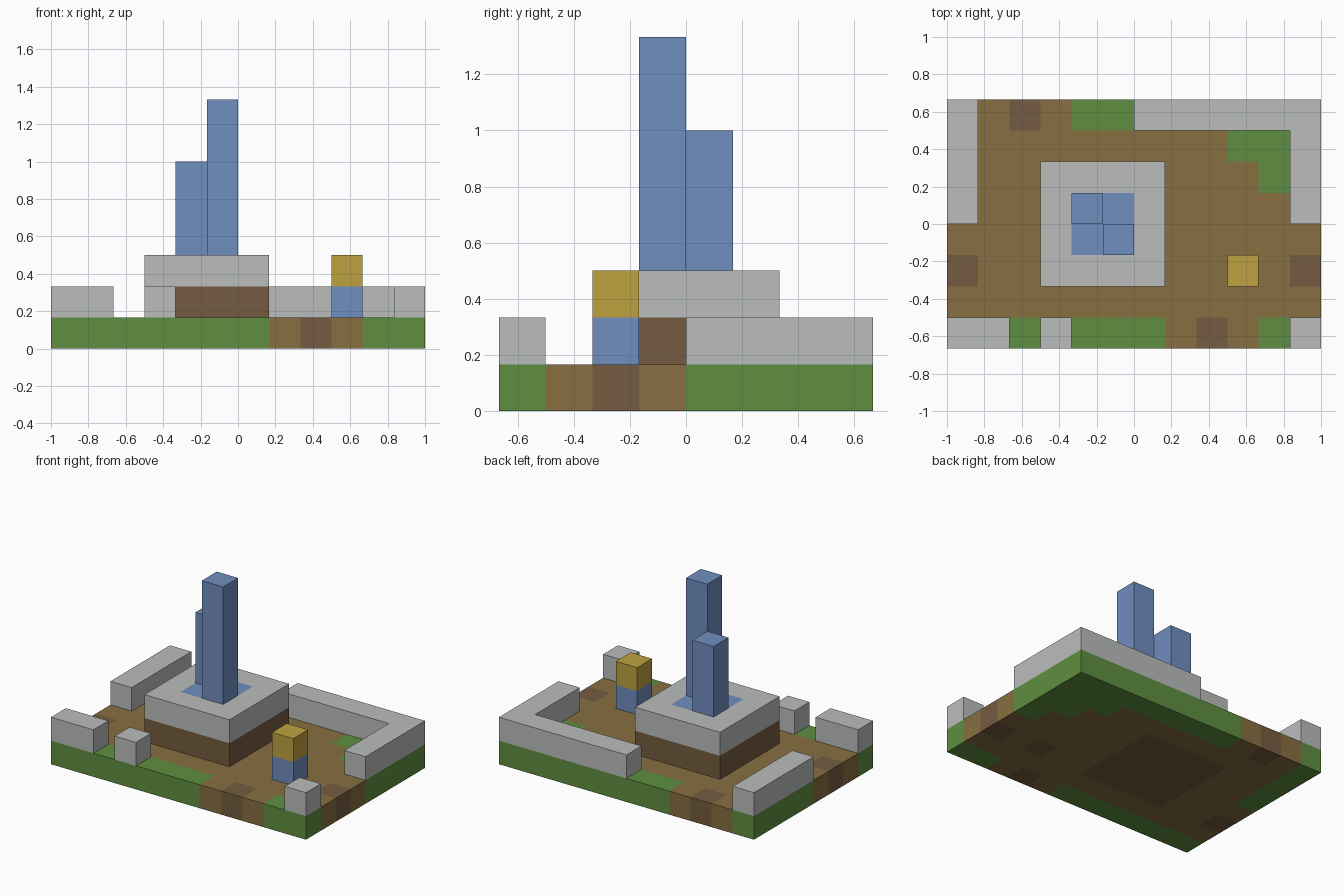
import bpy, bmesh
from math import radians

if "Cube" in bpy.data.objects:
    bpy.data.objects.remove(bpy.data.objects["Cube"], do_unlink=True)

UNIT = 1 / 6  # edge of one block


def material(name, hex_code):
    srgb = [int(hex_code[k:k + 2], 16) / 255 for k in (0, 2, 4)]
    colour = [((c + 0.055) / 1.055) ** 2.4 for c in srgb] + [1.0]
    mat = bpy.data.materials.new(name)
    mat.use_nodes = True
    mat.diffuse_color = colour
    bsdf = next(n for n in mat.node_tree.nodes if n.type == "BSDF_PRINCIPLED")
    bsdf.inputs["Base Color"].default_value = colour
    bsdf.inputs["Roughness"].default_value = 0.9
    return mat


MATS = {
    "grass": material("grass green", "5f8f40"),
    "path": material("path brown", "876e41"),
    "earth": material("dark earth", "755c41"),
    "stone": material("stone grey", "babebc"),
    "blue": material("crystal blue", "708ec0"),
    "gold": material("lamp gold", "bea240"),
}
ORDER = list(MATS)


def rect(x, y, w, d):
    """Block cells covered by a rectangle."""
    return {(i, j) for i in range(x, x + w) for j in range(y, y + d)}


def blocks(name, cells, z0, z1, colour, bottom=False, covered=()):
    """Extrude block cells into one skin without inner faces."""
    if isinstance(colour, str):
        cells = {c: colour for c in cells}
    else:
        cells = {c: colour[c] for c in cells}
    used = [m for m in ORDER if m in cells.values()]
    bm = bmesh.new()

    def quad(points, mat):
        face = bm.faces.new([bm.verts.new([v * UNIT for v in p]) for p in points])
        face.material_index = used.index(mat)

    for (i, j), mat in cells.items():
        ring = [(i, j), (i + 1, j), (i + 1, j + 1), (i, j + 1)]
        if (i, j) not in covered:
            quad([(x, y, z1) for x, y in ring], mat)
        if bottom:
            quad([(x, y, z0) for x, y in reversed(ring)], mat)
        for k, (dx, dy) in enumerate(((0, -1), (1, 0), (0, 1), (-1, 0))):
            if (i + dx, j + dy) not in cells:
                a, b = ring[k], ring[(k + 1) % 4]
                quad([(*a, z0), (*b, z0), (*b, z1), (*a, z1)], mat)
    bmesh.ops.remove_doubles(bm, verts=bm.verts, dist=UNIT / 100)
    bmesh.ops.dissolve_limit(bm, angle_limit=radians(1), verts=bm.verts,
                             edges=bm.edges, delimit={"MATERIAL"})
    mesh = bpy.data.meshes.new(name)
    bm.to_mesh(mesh)
    bm.free()
    for m in used:
        mesh.materials.append(MATS[m])
    obj = bpy.data.objects.new(name, mesh)
    bpy.context.collection.objects.link(obj)
    return obj


# Ground plan, back row first: g grass, p path, e earth
PLAN = [
    "gpepgggggggg",
    "gppppppppggg",
    "gppeeeepppgg",
    "gppeeeeppppg",
    "pppeeeeppppp",
    "eppeeeeppepe",
    "pppppppppppp",
    "gggggggpepgg",
]
KEY = {"g": "grass", "p": "path", "e": "earth"}
ground = {(i - 6, 3 - r): KEY[ch] for r, row in enumerate(PLAN) for i, ch in enumerate(row)}

# Low stone walls around the yard
WALLS = {
    "right_wall": rect(-6, 0, 1, 4),
    "back_left_corner_wall": rect(0, 3, 6, 1) | rect(5, 0, 1, 4),
    "front_right_wall": rect(-6, -4, 2, 1),
    "front_wall_block": rect(-3, -4, 1, 1),
    "front_left_wall_block": rect(5, -4, 1, 1),
}
plinth = rect(-3, -2, 4, 4)
pool = rect(-2, -1, 2, 2)
post = rect(3, -2, 1, 1)
tall, short = rect(-1, -1, 1, 1), rect(-2, 0, 1, 1)

blocks("ground", ground, 0, 1, ground, bottom=True,
       covered=plinth | post | set().union(*WALLS.values()))
for wall_name, footprint in WALLS.items():
    blocks(wall_name, footprint, 1, 2, "stone")

# Stepped plinth with a blue centre
blocks("plinth_base", plinth, 1, 2, "earth", covered=plinth)
blocks("plinth_top", plinth, 2, 3,
       {c: "blue" if c in pool else "stone" for c in plinth}, covered=tall | short)

# Towers
blocks("tall_tower", tall, 3, 8, "blue")
blocks("short_tower", short, 3, 6, "blue")

# Small lamp post
blocks("lamp_post", post, 1, 2, "blue", covered=post)
blocks("lamp_head", post, 2, 3, "gold")
